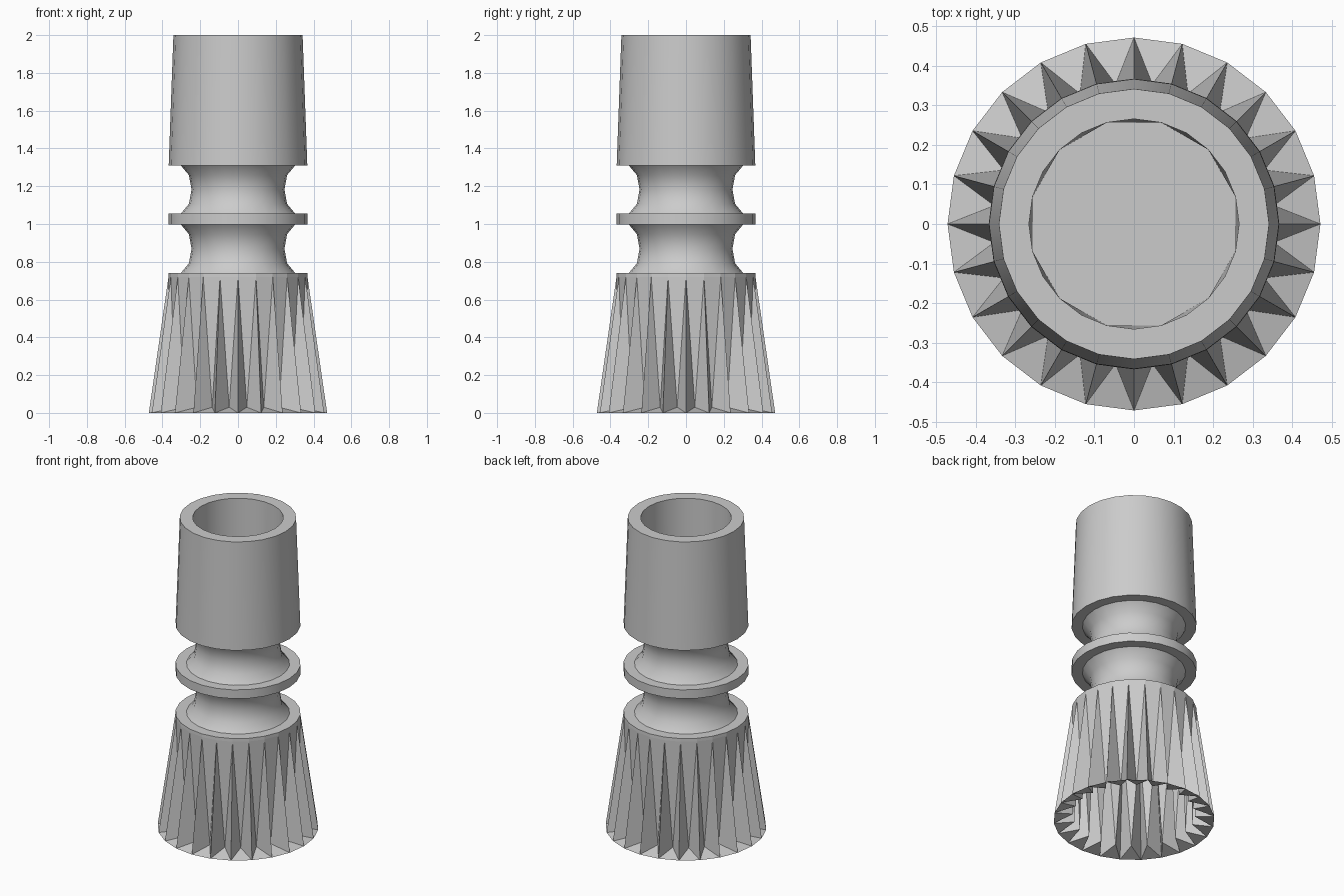
import bpy, bmesh
from math import sin, cos, pi, radians

if "Cube" in bpy.data.objects:
    bpy.data.objects.remove(bpy.data.objects["Cube"])

N = 24


def ring(bm, r, z, shift=0.0):
    return [bm.verts.new((r * cos(2 * pi * (i + shift) / N),
                          r * sin(2 * pi * (i + shift) / N), z)) for i in range(N)]


def bridge(bm, a, b):
    for i in range(N):
        j = (i + 1) % N
        bm.faces.new((a[i], a[j], b[j], b[i]))


def finish(bm, name, smooth):
    mesh = bpy.data.meshes.new(name)
    bm.to_mesh(mesh)
    bm.free()
    ob = bpy.data.objects.new(name, mesh)
    bpy.context.collection.objects.link(ob)
    if smooth:
        bpy.ops.object.select_all(action='DESELECT')
        ob.select_set(True)
        bpy.context.view_layer.objects.active = ob
        bpy.ops.object.shade_smooth_by_angle(angle=radians(35))
    return ob


# pleated skirt: open sheet of flared pyramid fins
bm = bmesh.new()
foot = ring(bm, 0.472, 0.0)
groove = ring(bm, 0.357, 0.03, 0.5)
apex = ring(bm, 0.368, 0.72)
rim = ring(bm, 0.367, 0.74)
for k in range(N):
    n = (k + 1) % N
    bm.faces.new((foot[k], foot[n], groove[k]))
    bm.faces.new((foot[k], groove[k], apex[k]))
    bm.faces.new((foot[k], apex[k], groove[k - 1]))
    bm.faces.new((groove[k], apex[n], apex[k]))
bridge(bm, apex, rim)
finish(bm, "pleated_skirt", False)


# lathed body: two waisted necks, collar, tapered sleeve and bore
def neck(z0, z1):
    radii = (0.303, 0.26, 0.246, 0.26, 0.303)
    steps = (0, 0.2, 0.5, 0.8, 1)
    return [(r, z0 + (z1 - z0) * t) for r, t in zip(radii, steps)]


profile = [(0.367, 0.74)] + neck(0.74, 0.998)
profile += [(0.367, 0.998), (0.367, 1.055)] + neck(1.055, 1.31)
profile += [(0.367, 1.31), (0.342, 2.0), (0.266, 2.0)]
bm = bmesh.new()
rings = [ring(bm, r, z) for r, z in profile]

# bore floor is twelve-sided
floor = ring(bm, 0.266, 1.31)
for v in floor[0::2]:
    v.co.x *= cos(pi / 12)
    v.co.y *= cos(pi / 12)
rings.append(floor)
for a, b in zip(rings, rings[1:]):
    bridge(bm, a, b)
bm.faces.new(floor)
finish(bm, "turned_body", True)
